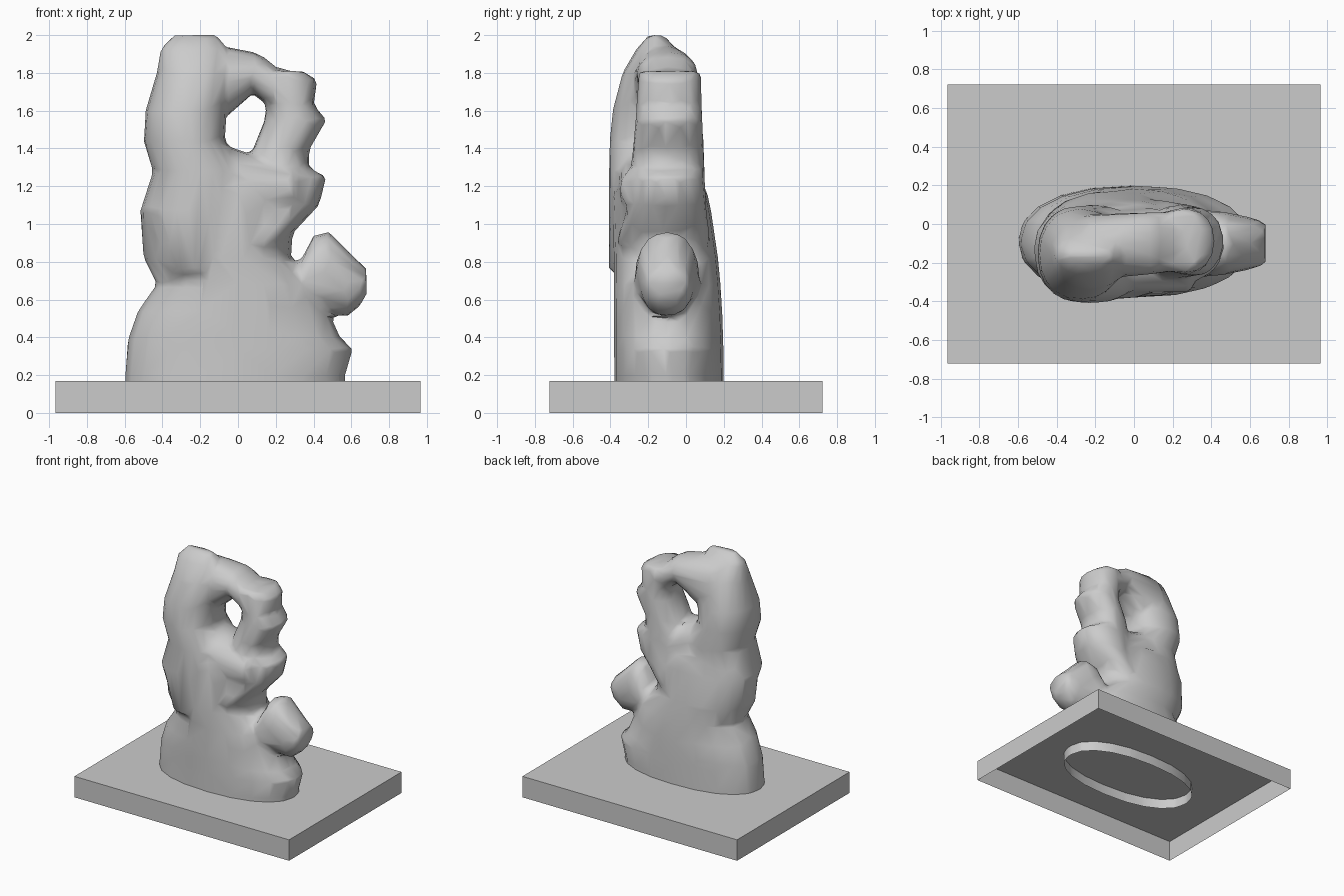
import bpy, bmesh
from math import cos, sin, tau, copysign, radians
from mathutils import Vector

if "Cube" in bpy.data.objects:
    bpy.data.objects.remove(bpy.data.objects["Cube"])

stone = bpy.data.materials.new("grey stone")
stone.use_nodes = True
grey = (0.6, 0.6, 0.6, 1)
stone.diffuse_color = grey
stone.node_tree.nodes["Principled BSDF"].inputs["Base Color"].default_value = grey


def add_object(name, bm):
    """Turn a bmesh into a stone object in the scene."""
    mesh = bpy.data.meshes.new(name)
    bmesh.ops.recalc_face_normals(bm, faces=bm.faces)
    bm.to_mesh(mesh)
    bm.free()
    mesh.materials.append(stone)
    obj = bpy.data.objects.new(name, mesh)
    bpy.context.collection.objects.link(obj)
    return obj


def rounded(angle, low, high):
    """Slightly squared sine wave running between low and high."""
    wave = copysign(abs(sin(angle)) ** 0.9, sin(angle))
    return (low + high) / 2 + wave * (high - low) / 2


def loft(name, profile, near, far, ease=1, along_x=False, sides=20):
    """Skin rounded sections through profile points (level, low edge, high edge).

    The front-to-back extent blends from near to far along the part.
    """
    bm = bmesh.new()
    rings = []
    first, last = profile[0][0], profile[-1][0]
    for level, low, high in profile:
        blend = ((level - first) / (last - first)) ** ease
        front, back = Vector(near).lerp(Vector(far), blend)
        ring = []
        for i in range(sides):
            angle = tau * i / sides
            width = rounded(angle + tau / 4, low, high)
            depth = rounded(angle, front, back)
            position = (level, depth, width) if along_x else (width, depth, level)
            ring.append(bm.verts.new(position))
        rings.append(ring)
    for lower, upper in zip(rings, rings[1:]):
        for i in range(sides):
            j = (i + 1) % sides
            bm.faces.new((lower[i], lower[j], upper[j], upper[i]))
    bm.faces.new(rings[0])
    bm.faces.new(rings[-1])
    return add_object(name, bm)


# Hollow plinth, open underneath
bm = bmesh.new()
bmesh.ops.create_cube(bm, size=1)
for v in bm.verts:
    v.co = Vector((v.co.x * 1.93, v.co.y * 1.445, (v.co.z + 0.5) * 0.17))
under = [f for f in bm.faces if f.calc_center_median().z < 0.01]
bmesh.ops.delete(bm, geom=under, context="FACES_ONLY")
plinth = add_object("plinth", bm)

# Broad lower mass
rock = loft("rock", [
    (0, -.6, .57), (.2, -.6, .57), (.34, -.59, .61), (.4, -.58, .54),
    (.54, -.53, .48), (.68, -.43, .42), (.82, -.5, .28), (1.07, -.52, .3),
    (1.18, -.48, .25)], near=(-.38, .2), far=(-.39, .11), ease=3)

parts = [
    # Tall pillar tapering to a ridge
    loft("pillar", [
        (.75, -.38, -.1), (1.07, -.52, .05), (1.28, -.45, .05), (1.44, -.5, -.07),
        (1.6, -.49, -.06), (1.8, -.43, -.03), (1.93, -.41, -.06), (2, -.34, -.11)],
        near=(-.41, .1), far=(-.2, -.12), ease=6),
    # Slim column with bulges
    loft("column", [
        (.9, 0, .24), (1.1, .02, .43), (1.25, .04, .47), (1.3, .06, .37),
        (1.4, .08, .38), (1.55, .14, .47), (1.63, .15, .4), (1.76, .09, .42),
        (1.81, .15, .35)], near=(-.37, .13), far=(-.25, .08), ease=.5),
    # Arch joining the two at the top
    loft("arch", [
        (-.25, 1.47, 1.95), (-.07, 1.56, 1.94), (.08, 1.69, 1.91), (.13, 1.65, 1.89),
        (.2, 1.6, 1.83), (.32, 1.55, 1.8)],
        near=(-.29, .05), far=(-.24, .07), along_x=True),
    # Knob protruding from the side
    loft("knob", [
        (.1, .52, .76), (.3, .55, .77), (.34, .54, .82), (.4, .53, .94),
        (.48, .52, .96), (.58, .51, .86), (.65, .57, .79), (.68, .62, .77)],
        near=(-.28, .08), far=(-.21, .01), ease=3, along_x=True),
    # Ledge below the opening
    loft("ledge", [(-.3, 1, 1.36), (-.08, 1, 1.42), (.04, 1, 1.38), (.3, 1.05, 1.32)],
         near=(-.37, .08), far=(-.35, .08), along_x=True),
]

# Fuse the parts into one weathered skin
bpy.ops.object.select_all(action="DESELECT")
for part in parts + [rock]:
    part.select_set(True)
bpy.context.view_layer.objects.active = rock
bpy.ops.object.join()
fuse = rock.modifiers.new("fuse", "REMESH")
fuse.mode = "VOXEL"
fuse.voxel_size = 0.02
soften = rock.modifiers.new("soften", "SMOOTH")
soften.iterations = 6
facets = rock.modifiers.new("facets", "DECIMATE")
facets.ratio = 0.04
bpy.ops.object.convert(target="MESH")

# Trim the foot open inside the plinth
bm = bmesh.new()
bm.from_mesh(rock.data)
bmesh.ops.bisect_plane(bm, geom=bm.verts[:] + bm.edges[:] + bm.faces[:],
                       plane_co=(0, 0, 0.09), plane_no=(0, 0, -1), clear_outer=True)
bm.to_mesh(rock.data)
bm.free()
bpy.ops.object.shade_smooth_by_angle(angle=radians(50))
